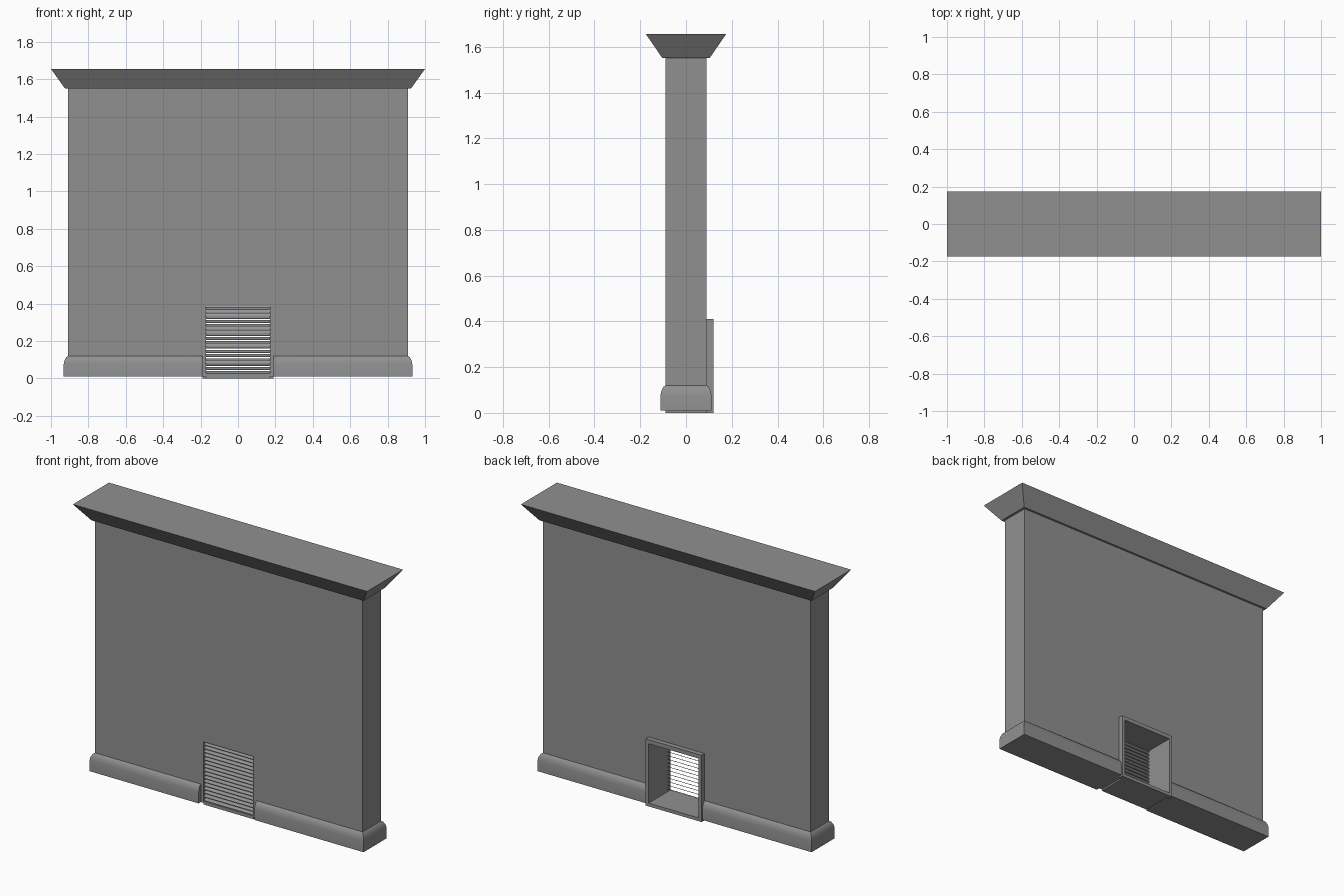
import bpy, bmesh
from math import radians

cube = bpy.data.objects.get("Cube")
if cube:
    bpy.data.objects.remove(cube, do_unlink=True)

stone = bpy.data.materials.new("mid grey")
stone.use_nodes = True
GREY = (0.28, 0.28, 0.28, 1)
stone.diffuse_color = GREY
stone.node_tree.nodes["Principled BSDF"].inputs["Base Color"].default_value = GREY

HALF_X, HALF_Y = 0.91, 0.09
BASE, TOP = 0.01, 1.55
OPEN_X, OPEN_Z = 0.17, 0.385       # vent opening
DUCT_X, DUCT_Z = 0.19, 0.41        # outside of the duct


def finish(name, bm):
    bmesh.ops.recalc_face_normals(bm, faces=bm.faces)
    mesh = bpy.data.meshes.new(name)
    bm.to_mesh(mesh)
    bm.free()
    mesh.materials.append(stone)
    obj = bpy.data.objects.new(name, mesh)
    bpy.context.collection.objects.link(obj)
    return obj


def prism(name, outline, y0, y1):
    """Extrude an x-z outline from y0 to y1."""
    bm = bmesh.new()
    face = bm.faces.new([bm.verts.new((x, y0, z)) for x, z in outline])
    ext = bmesh.ops.extrude_face_region(bm, geom=[face])
    verts = [v for v in ext["geom"] if isinstance(v, bmesh.types.BMVert)]
    bmesh.ops.translate(bm, verts=verts, vec=(0, y1 - y0, 0))
    return finish(name, bm)


def loft(name, rings):
    """Join vertex rings into a closed solid."""
    bm = bmesh.new()
    loops = [[bm.verts.new(p) for p in ring] for ring in rings]
    n = len(loops[0])
    for a, b in zip(loops, loops[1:]):
        for i in range(n):
            j = (i + 1) % n
            bm.faces.new((a[i], a[j], b[j], b[i]))
    bm.faces.new(loops[0])
    bm.faces.new(loops[-1])
    return finish(name, bm)


def rect(hx, hy, z):
    return [(-hx, -hy, z), (hx, -hy, z), (hx, hy, z), (-hx, hy, z)]


# Wall with a notch for the vent
prism("wall", [(-HALF_X, BASE), (-OPEN_X, BASE), (-OPEN_X, OPEN_Z), (OPEN_X, OPEN_Z),
               (OPEN_X, BASE), (HALF_X, BASE), (HALF_X, TOP), (-HALF_X, TOP)],
      -HALF_Y, HALF_Y)

# Flared cap
loft("cap", [rect(0.925, 0.103, TOP), rect(1.0, 0.175, 1.655)])

# Skirting swept round each end of the wall, stopping at the vent
profile = [(-0.01, BASE), (0.022, BASE), (0.022, 0.075), (0.018, 0.095),
           (0.009, 0.113), (0, 0.12), (-0.01, 0.12)]
for side, label in ((1, "left"), (-1, "right")):
    rings = []
    for x, y, ox, oy in ((DUCT_X, -HALF_Y, 0, -1), (HALF_X, -HALF_Y, 1, -1),
                         (HALF_X, HALF_Y, 1, 1), (DUCT_X, HALF_Y, 0, 1)):
        rings.append([(side * (x + ox * d), y + oy * d, z) for d, z in profile])
    skirting = loft("skirting_" + label, rings)
    bpy.ops.object.select_all(action="DESELECT")
    skirting.select_set(True)
    bpy.context.view_layer.objects.active = skirting
    bpy.ops.object.shade_smooth_by_angle(angle=radians(35))

# Duct frame standing proud of the back: top, floor and sides
BACK = 0.12
for s, label in ((1, "left"), (-1, "right")):
    prism("frame_side_" + label, [(s * OPEN_X, 0), (s * DUCT_X, 0),
                                  (s * DUCT_X, DUCT_Z), (s * OPEN_X, DUCT_Z)], HALF_Y, BACK)
prism("frame_top", [(-OPEN_X, OPEN_Z), (OPEN_X, OPEN_Z),
                    (OPEN_X, DUCT_Z), (-OPEN_X, DUCT_Z)], HALF_Y, BACK)
prism("duct_floor", [(-OPEN_X, 0), (OPEN_X, 0), (OPEN_X, 0.02), (-OPEN_X, 0.02)],
      -HALF_Y, BACK)

# Louvre slats sloping down to the front
COUNT, THICK, DROP = 16, 0.003, 0.014
pitch = (OPEN_Z - 0.02) / COUNT
for i in range(COUNT):
    z = 0.022 + i * pitch
    front, back = -HALF_Y + 0.002, -HALF_Y + 0.027
    loft("slat_%02d" % (i + 1),
         [[(x, front, z), (x, back, z + DROP),
           (x, back, z + DROP + THICK), (x, front, z + THICK)]
          for x in (-OPEN_X, OPEN_X)])
